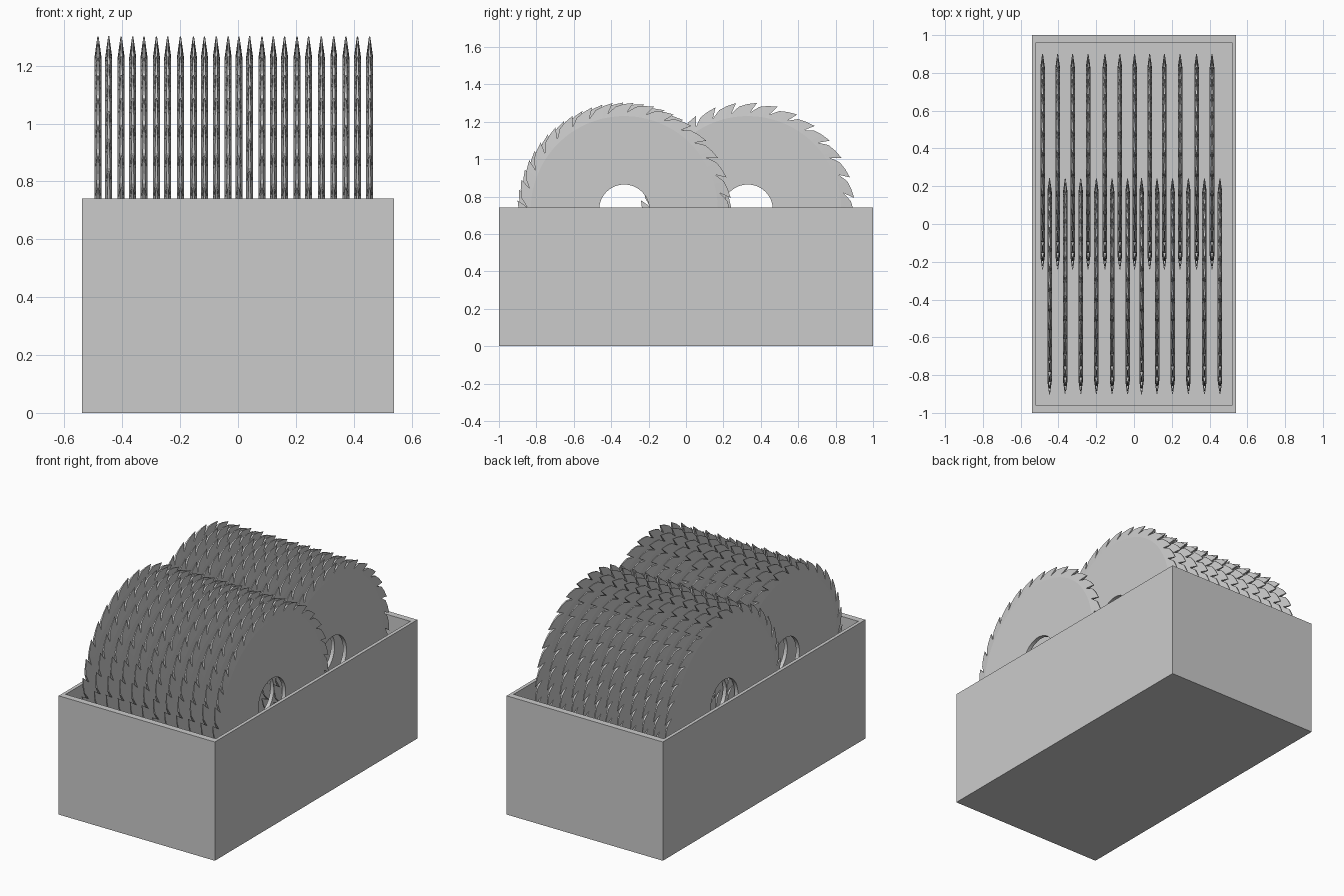
import bpy, bmesh
from math import sin, cos, radians

if "Cube" in bpy.data.objects:
    bpy.data.objects.remove(bpy.data.objects["Cube"])

# Open storage box: unit cube, inset top pushed down, then scaled
bm = bmesh.new()
bmesh.ops.create_cube(bm, size=1)
bm.faces.ensure_lookup_table()
top = max(bm.faces, key=lambda f: f.calc_center_median().z)
bmesh.ops.inset_region(bm, faces=[top], thickness=0.028)
res = bmesh.ops.extrude_discrete_faces(bm, faces=[top])
bmesh.ops.translate(bm, verts=res["faces"][0].verts[:], vec=(0, 0, -0.96))
for v in bm.verts:
    v.co.x *= 1.08
    v.co.y *= 2.0
    v.co.z = (v.co.z + 0.5) * 0.742
bmesh.ops.recalc_face_normals(bm, faces=bm.faces)
mesh = bpy.data.meshes.new("box")
bm.to_mesh(mesh)
bm.free()
bpy.context.collection.objects.link(bpy.data.objects.new("box", mesh))

# Circular saw blade profile
TEETH = 32
STEP = 360 / TEETH
R_TIP, R_BODY, R_HOLE, HALF = 0.573, 0.50, 0.134, 0.012
# (outer angle, outer radius, body ring angle): heel, back, tip, gullet
TOOTH = [(1.5, 0.553, 1.5), (6.0, 0.564, 4.0), (STEP, R_TIP, 5.5), (7.75, 0.52, 7.9)]


def blade_mesh():
    bm = bmesh.new()

    def vert(x, angle, r):
        a = radians(angle)
        return bm.verts.new((x, r * sin(a), r * cos(a)))

    sides = []
    for s in (-1, 1):
        rim, body, hole = [], [], []
        for t in range(TEETH):
            for a, r, b in TOOTH:
                # teeth taper towards the tips
                h = HALF - (r - R_BODY) / (R_TIP - R_BODY) * (HALF - 0.002)
                rim.append(vert(s * h, a + t * STEP, r))
                body.append(vert(s * HALF, b + t * STEP, R_BODY))
                hole.append(vert(s * HALF, b + t * STEP, R_HOLE))
        sides.append((rim, body, hole))
    n = TEETH * len(TOOTH)

    def bridge(p, q):
        for i in range(n):
            j = (i + 1) % n
            bm.faces.new((p[i], p[j], q[j], q[i]))

    for rim, body, hole in sides:
        bridge(rim, body)
        bridge(body, hole)
    bridge(sides[0][0], sides[1][0])
    bridge(sides[0][2], sides[1][2])
    bmesh.ops.recalc_face_normals(bm, faces=bm.faces)
    me = bpy.data.meshes.new("saw_blade")
    bm.to_mesh(me)
    bm.free()
    return me


blade = blade_mesh()

# Two interleaved rows of blades standing in the box
FRONT = [-0.447, -0.364, -0.282, -0.199, -0.116, -0.034,
         0.040, 0.122, 0.204, 0.288, 0.373, 0.455]
REAR = [-0.484, -0.404, -0.325, -0.243, -0.154, -0.075,
        0.003, 0.083, 0.161, 0.244, 0.331, 0.413]
for name, xs, y in (("front_blade", FRONT, -0.33), ("rear_blade", REAR, 0.33)):
    for i, x in enumerate(xs):
        ob = bpy.data.objects.new(f"{name}_{i + 1}", blade)
        ob.location = (x, y, 0.73)
        # two front blades are turned by about half a tooth
        phase = -0.5 if (name == "front_blade" and i in (0, 6)) else 5.0
        ob.rotation_euler.x = -radians(phase)
        bpy.context.collection.objects.link(ob)
